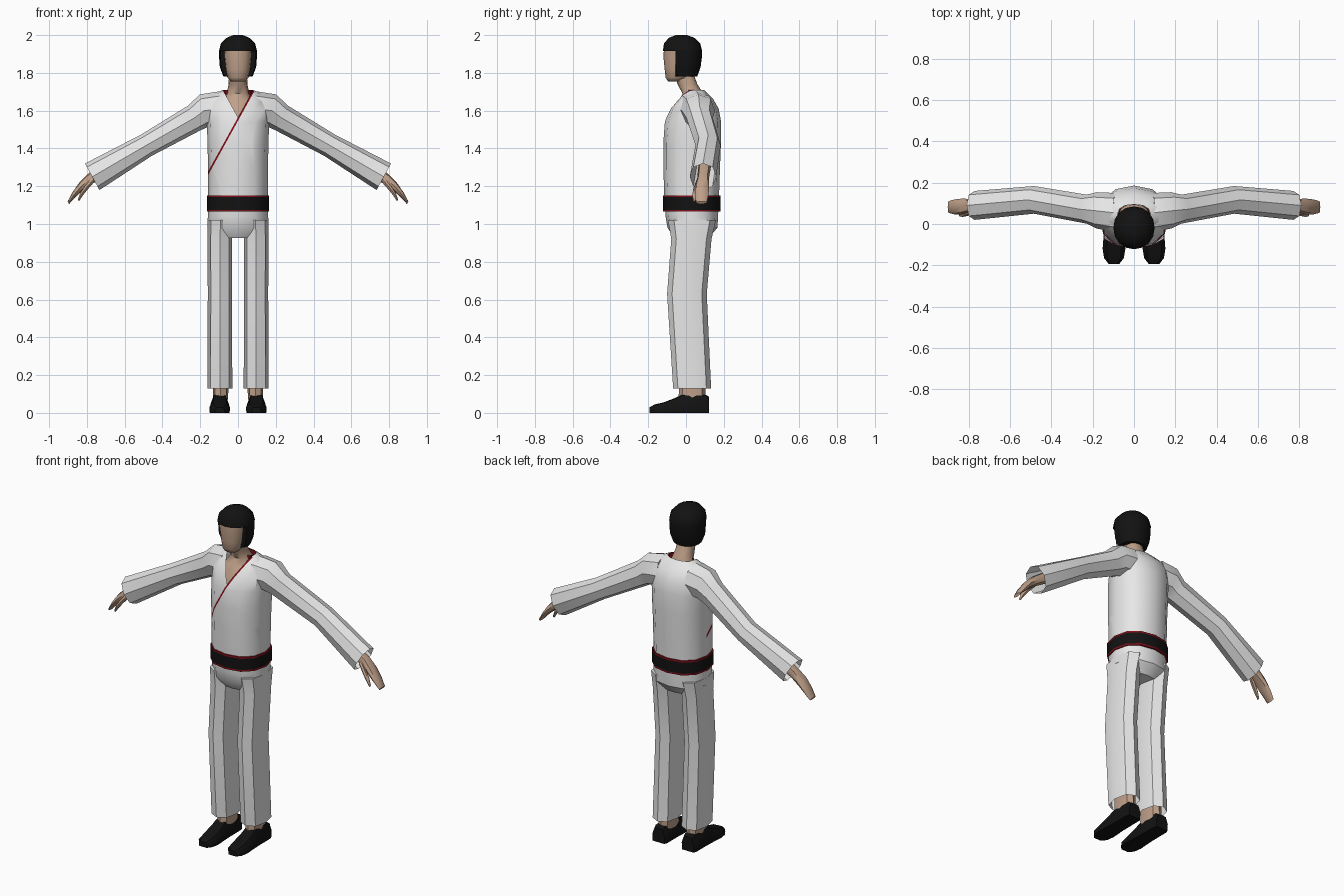
import bpy, bmesh, math
from mathutils import Vector

if "Cube" in bpy.data.objects:
    bpy.data.objects.remove(bpy.data.objects["Cube"])


def material(name, rgb):
    m = bpy.data.materials.new(name)
    m.diffuse_color = (*rgb, 1)
    m.use_nodes = True
    m.node_tree.nodes["Principled BSDF"].inputs["Base Color"].default_value = m.diffuse_color
    return m


WHITE = material("white cotton", (0.82, 0.82, 0.82))
SKIN = material("skin", (0.52, 0.35, 0.25))
BLACK = material("black", (0.006, 0.006, 0.006))
RED = material("dark red", (0.22, 0.005, 0.01))


def oval(c, u, v, n=8, p=2.0):
    """Ring around c with half axes u and v; p above 2 is boxier."""
    pts = []
    for i in range(n):
        a = 2 * math.pi * i / n
        s, t = math.cos(a), math.sin(a)
        s = math.copysign(abs(s) ** (2 / p), s)
        t = math.copysign(abs(t) ** (2 / p), t)
        pts.append(Vector(c) + Vector(u) * s + Vector(v) * t)
    return pts


def level(z, rx, yf, yb, cx=0, n=12, p=2.3):
    """Horizontal ring from front yf to back yb."""
    return oval((cx, (yf + yb) / 2, z), (rx, 0, 0), (0, (yb - yf) / 2, 0), n, p)


def loft(rings, start=True, end=True):
    bm = bmesh.new()
    vs = [[bm.verts.new(p) for p in r] for r in rings]
    n = len(vs[0])
    for a, b in zip(vs, vs[1:]):
        for i in range(n):
            j = (i + 1) % n
            bm.faces.new((a[i], a[j], b[j], b[i]))
    if start:
        bm.faces.new(vs[0])
    if end:
        bm.faces.new(vs[-1])
    bmesh.ops.recalc_face_normals(bm, faces=bm.faces)
    return bm


def finish(bm, name, mats, mirror=False, angle=35):
    me = bpy.data.meshes.new(name)
    bm.to_mesh(me)
    bm.free()
    ob = bpy.data.objects.new(name, me)
    bpy.context.collection.objects.link(ob)
    for m in mats:
        me.materials.append(m)
    if mirror:
        ob.modifiers.new("mirror", "MIRROR").use_mirror_merge = False
    bpy.ops.object.select_all(action="DESELECT")
    ob.select_set(True)
    bpy.context.view_layer.objects.active = ob
    bpy.ops.object.shade_smooth_by_angle(angle=math.radians(angle))
    return ob


# Jacket body, with the V neck and its diagonal red edge cut into the front
bm = loft([level(*r) for r in [
    (1.10, .158, -.113, .173), (1.15, .158, -.115, .175), (1.30, .158, -.12, .18),
    (1.43, .162, -.12, .185), (1.54, .164, -.112, .186), (1.61, .164, -.085, .173),
    (1.66, .155, -.045, .145), (1.69, .125, -.018, .115), (1.71, .08, 0, .095)]], True, False)
tip = Vector((0, 0, 1.565))
right = Vector((.145, 0, -.08)).normalized()
left = Vector((-.145, 0, -.08)).normalized()


def front():
    return [f for f in bm.faces if f.calc_center_median().y < .035 and f.normal.z > -.5]


for normal, off in ((right, 0), (right, .009), (left, 0)):
    fs = front()
    geom = list({e for f in fs for e in f.edges} | {v for f in fs for v in f.verts}) + fs
    bmesh.ops.bisect_plane(bm, geom=geom, plane_co=tip + normal * off, plane_no=normal)
gone = []
for f in front():
    c = f.calc_center_median() - tip
    if c.dot(right) < 0 and c.dot(left) < 0:
        gone.append(f)
    elif 0 < c.dot(right) < .009 and c.z > -.285:
        f.material_index = 1
bmesh.ops.delete(bm, geom=gone, context="FACES")
finish(bm, "jacket_body", [WHITE, RED])

# Red lining behind the collar
bm = loft([level(1.709, .078, .002, .093), level(1.655, .07, .0, .095)], False, False)
bmesh.ops.delete(bm, geom=[f for f in bm.faces if f.calc_center_median().y < .01], context="FACES")
finish(bm, "collar_lining", [RED])

# Neck and chest
finish(loft([level(*r) for r in [
    (1.50, .12, -.098, .12), (1.60, .11, -.076, .12), (1.65, .09, -.038, .10),
    (1.69, .06, -.018, .092), (1.74, .05, -.045, .06), (1.81, .047, -.065, .035)]]),
    "neck_and_chest", [SKIN], angle=50)

# Head
finish(loft([level(*r) for r in [
    (1.755, .038, -.095, -.03), (1.775, .056, -.108, .02), (1.82, .068, -.113, .05),
    (1.88, .075, -.119, .06), (1.93, .078, -.117, .065)]]), "head", [SKIN], angle=60)

# Hair, cut back beside the face below the fringe
rings = []
for r in [(1.782, .078, -.09, .06), (1.83, .096, -.11, .077), (1.88, .1, -.119, .084),
          (1.915, .1, -.121, .085), (1.917, .1, -.122, .085), (1.955, .091, -.117, .076),
          (1.985, .062, -.092, .046), (2.0, .025, -.055, .005)]:
    ring = level(*r, n=16, p=2.1)
    if r[0] < 1.916:
        for p in ring:
            p.y = max(p.y, -.055)
    rings.append(ring)
finish(loft(rings), "hair", [BLACK], angle=45)

# Belt with red edges
bm = loft([level(z, .165, -.122, .182) for z in (1.065, 1.075, 1.142, 1.152)])
for f in bm.faces:
    z = f.calc_center_median().z
    f.material_index = 0 if 1.075 < z < 1.142 else 1
finish(bm, "belt", [BLACK, RED])

# Trousers: hips and legs
finish(loft([level(*r) for r in [
    (1.10, .158, -.112, .172), (1.04, .16, -.108, .17), (.98, .161, -.098, .166),
    (.925, .12, -.06, .12)]]), "trouser_hips", [WHITE])
finish(loft([level(z, rx, yf, yb, cx, 8, 2.4) for z, rx, yf, yb, cx in [
    (1.02, .068, -.095, .158, .092), (.92, .065, -.078, .135, .096),
    (.63, .064, -.10, .11, .096), (.13, .066, -.068, .133, .096)]], True, False),
    "trouser_leg", [WHITE], True)

# Ankles
finish(loft([level(.25, .042, -.03, .1, .092, 8), level(.07, .04, -.04, .105, .092, 8)]),
       "ankle", [SKIN], True)

# Shoes, lofted from heel to toe
rings = []
for y, w, h in [(.122, .04, .085), (.105, .047, .096), (-.02, .048, .098), (-.055, .05, .08),
                (-.12, .055, .055), (-.165, .048, .045), (-.193, .026, .03)]:
    rings.append([Vector((.097 + w * a, y, h * b)) for a, b in
                  [(-.95, 0), (.95, 0), (1, .5), (.65, .95), (0, 1), (-.65, .95), (-1, .5)]])
finish(loft(rings), "shoe", [BLACK], True, 40)

# Sleeves, open at the cuff
UP = Vector((.48, 0, .877))
finish(loft([
    oval((.09, .055, 1.61), (0, .095, 0), (.01, 0, .092), 8, 2.2),
    oval((.18, .066, 1.60), (0, .088, 0), (.022, 0, .086), 8, 2.2),
    oval((.23, .072, 1.562), (0, .070, 0), UP * .073, 8, 2.2),
    oval((.485, .117, 1.417), (0, .067, 0), UP * .063, 8, 2.2),
    oval((.772, .09, 1.25), (0, .07, 0), UP * .08, 8, 2.2)], True, False),
    "sleeve", [WHITE], True)

# Hands and thumbs
finish(loft([oval(c, (0, w, 0), UP * t, 8, 2.4) for c, w, t in [
    ((.66, .1, 1.315), .034, .034), ((.785, .09, 1.238), .031, .028),
    ((.832, .085, 1.197), .038, .022), ((.87, .083, 1.153), .036, .015),
    ((.898, .082, 1.113), .028, .008)]]), "hand", [SKIN], True, 45)
finish(loft([oval(c, (0, r, 0), UP * r, 6) for c, r in [
    ((.765, .07, 1.235), .014), ((.805, .053, 1.19), .014),
    ((.83, .046, 1.155), .012), ((.845, .044, 1.125), .007)]]), "thumb", [SKIN], True, 60)
